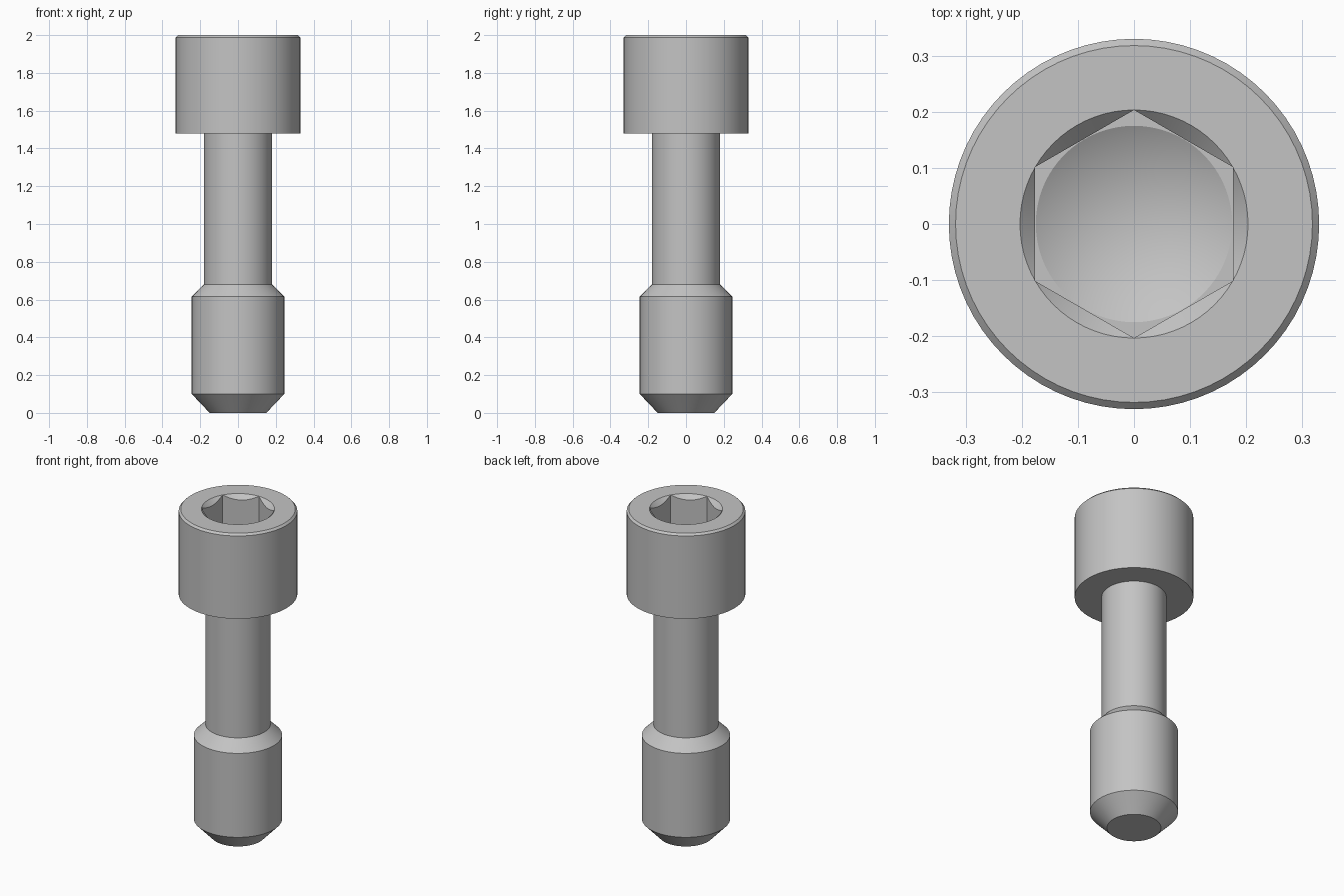
import bpy
import bmesh
from math import pi, cos, sin, tan, radians
from mathutils import Matrix

SEGMENTS = 72
TOP = 2.0
SOCKET_FLAT = 0.176                       # half the width across flats
SOCKET_CORNER = SOCKET_FLAT / cos(pi / 6)
SOCKET_DEPTH = 0.26

cube = bpy.data.objects.get("Cube")
if cube:
    bpy.data.objects.remove(cube, do_unlink=True)

# Plain steel
steel = bpy.data.materials.new("grey steel")
steel.use_nodes = True
colour = (0.55, 0.55, 0.55, 1.0)
steel.diffuse_color = colour
steel.node_tree.nodes["Principled BSDF"].inputs["Base Color"].default_value = colour


def add_object(name, bm):
    bmesh.ops.recalc_face_normals(bm, faces=bm.faces)
    mesh = bpy.data.meshes.new(name)
    bm.to_mesh(mesh)
    bm.free()
    mesh.materials.append(steel)
    obj = bpy.data.objects.new(name, mesh)
    bpy.context.collection.objects.link(obj)
    return obj


def lathe(name, profile, sides=SEGMENTS, turn=0.0):
    """Stack rings of (radius, height) from bottom to top; radius 0 is a tip."""
    bm = bmesh.new()
    rings = []
    for r, z in profile:
        count = sides if r > 0 else 1
        rings.append([bm.verts.new((r * cos(turn + 2 * pi * i / sides),
                                    r * sin(turn + 2 * pi * i / sides), z))
                      for i in range(count)])
    for low, high in zip(rings, rings[1:]):
        for i in range(sides):
            j = (i + 1) % sides
            if len(low) == 1:
                bm.faces.new((low[0], high[j], high[i]))
            else:
                bm.faces.new((low[i], low[j], high[j], high[i]))
    for ring in (rings[0], rings[-1]):
        if len(ring) > 1:
            bm.faces.new(ring)
    return add_object(name, bm)


# Screw body: pointed end, thick end, waisted shank and cylindrical head
screw = lathe("captive_screw", [
    (0.15, 0.0), (0.245, 0.10), (0.245, 0.615), (0.18, 0.68),
    (0.18, 1.48), (0.33, 1.48), (0.33, 1.988), (0.318, TOP)])

# Socket cutters: hexagon, drilled cone below it, chamfer at the mouth
floor = TOP - SOCKET_DEPTH
above = 0.05
cutters = [
    lathe("socket_hexagon", [(SOCKET_CORNER, floor), (SOCKET_CORNER, TOP + above)],
          sides=6, turn=pi / 2),
    lathe("socket_drill", [(0, floor - SOCKET_FLAT * tan(radians(30))),
                           (SOCKET_FLAT - 0.001, floor),
                           (SOCKET_FLAT - 0.001, floor + above)]),
    lathe("socket_chamfer", [(SOCKET_CORNER - 0.1, TOP - 0.1),
                             (SOCKET_CORNER + above, TOP + above)]),
]

bpy.ops.object.select_all(action="DESELECT")
bpy.context.view_layer.objects.active = screw
screw.select_set(True)
for cutter in cutters:
    cutter.hide_render = True
    cut = screw.modifiers.new(cutter.name, "BOOLEAN")
    cut.operation = "DIFFERENCE"
    cut.solver = "EXACT"
    cut.object = cutter
    bpy.ops.object.modifier_apply(modifier=cut.name)
    bpy.data.objects.remove(cutter, do_unlink=True)

bpy.ops.object.shade_smooth_by_angle(angle=radians(25))
